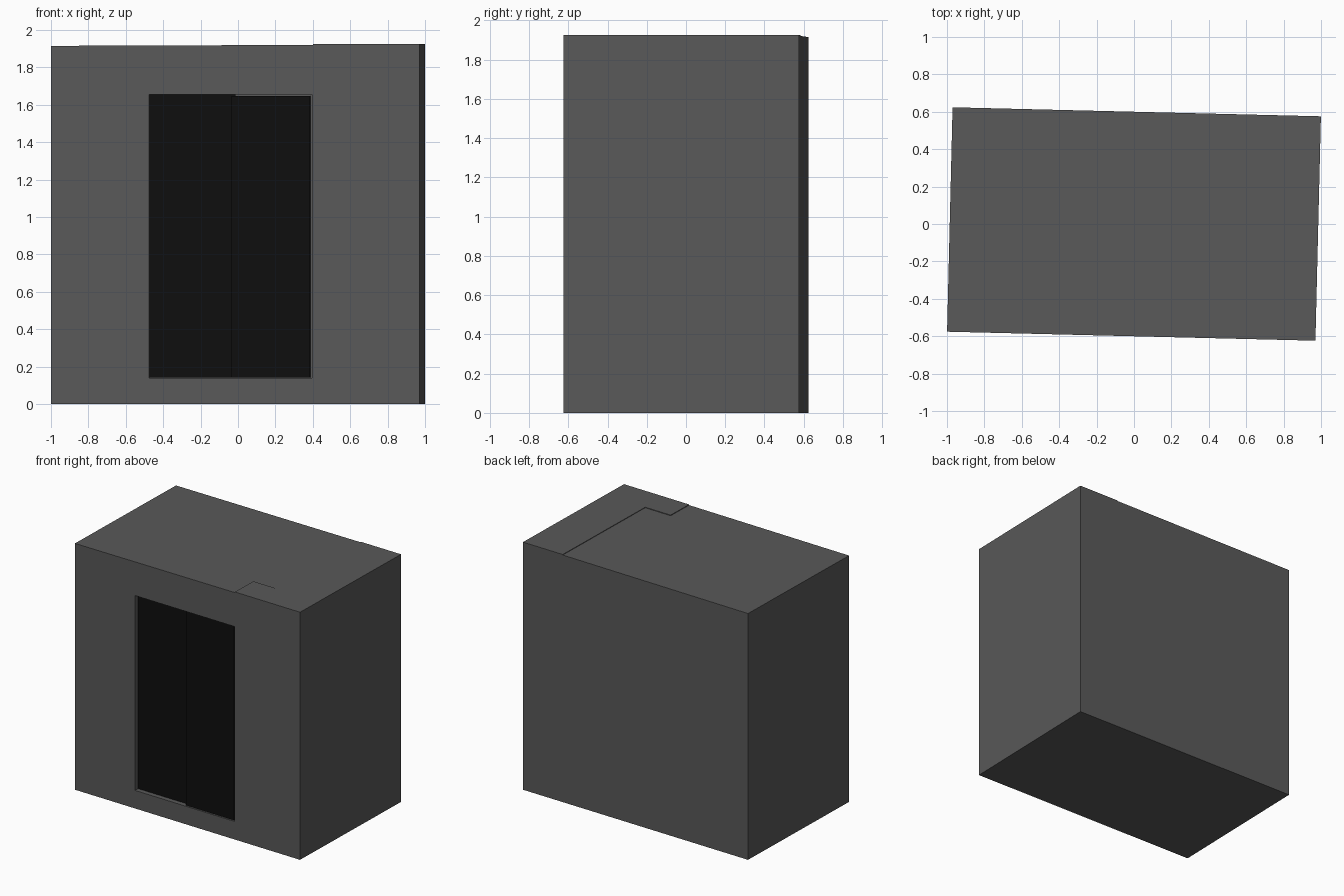
import bpy, bmesh, math

cube = bpy.data.objects.get("Cube")
if cube:
    bpy.data.objects.remove(cube, do_unlink=True)

TURN = math.radians(-1.4)
HX, HY = 0.985, 0.6
ROOF = 1.925


def material(name, value):
    mat = bpy.data.materials.new(name)
    mat.use_nodes = True
    colour = (value, value, value, 1)
    mat.diffuse_color = colour
    mat.node_tree.nodes["Principled BSDF"].inputs["Base Color"].default_value = colour
    return mat


def add_object(name, bm, mat):
    bmesh.ops.recalc_face_normals(bm, faces=bm.faces)
    mesh = bpy.data.meshes.new(name)
    bm.to_mesh(mesh)
    bm.free()
    mesh.materials.append(mat)
    obj = bpy.data.objects.new(name, mesh)
    obj.rotation_euler.z = TURN
    bpy.context.collection.objects.link(obj)
    return obj


def box(name, x, y, z, mat):
    bm = bmesh.new()
    bmesh.ops.create_cube(bm, size=1)
    for v in bm.verts:
        for axis, (low, high) in enumerate((x, y, z)):
            v.co[axis] = high if v.co[axis] > 0 else low
    return add_object(name, bm, mat)


grey = material("dark_grey", 0.1)
black = material("door_black", 0.0045)

# Cabin body: a gently sloping main roof beside a slightly higher L-shaped roof
bm = bmesh.new()


def slope(x):
    return 1.915 + 0.0035 * (x + HX)


corners = [(-HX, -HY), (HX, -HY), (HX, HY), (-HX, HY)]
step = [(0.415, -HY), (0.415, -0.38), (0.637, -0.38), (0.637, HY)]
base = [bm.verts.new((x, y, 0)) for x, y in corners]
left_front, left_back = [bm.verts.new((x, y, slope(x))) for x, y in (corners[0], corners[3])]
right_front, right_back = [bm.verts.new((x, y, ROOF)) for x, y in corners[1:3]]
low = [bm.verts.new((x, y, slope(x))) for x, y in step]
high = [bm.verts.new((x, y, ROOF)) for x, y in step]

bm.faces.new(base)
bm.faces.new([base[0], base[1], right_front, high[0], low[0], left_front])
bm.faces.new([base[1], base[2], right_back, right_front])
bm.faces.new([base[2], base[3], left_back, low[3], high[3], right_back])
bm.faces.new([base[3], base[0], left_front, left_back])
bm.faces.new([left_front, *low, left_back])
bm.faces.new([right_front, right_back, *reversed(high)])
for i in range(3):
    bm.faces.new([low[i], high[i], high[i + 1], low[i + 1]])
body = add_object("cabin_body", bm, grey)

# Door recess cut into the front
cutter = box("recess_cutter", (-0.46, 0.41), (-0.8, -HY + 0.05), (0.14, 1.655), grey)
cutter.hide_render = True
cut = body.modifiers.new("door_recess", "BOOLEAN")
cut.object = cutter
cut.operation = "DIFFERENCE"
cut.solver = "EXACT"
bpy.context.view_layer.objects.active = body
bpy.ops.object.modifier_apply(modifier=cut.name)
bpy.data.objects.remove(cutter, do_unlink=True)

# Two overlapping sliding door leaves
box("rear_door_leaf", (-0.459, 0), (-HY + 0.035, -HY + 0.052), (0.141, 1.654), black)
box("front_door_leaf", (-0.02, 0.4), (-HY + 0.012, -HY + 0.052), (0.141, 1.648), black)
